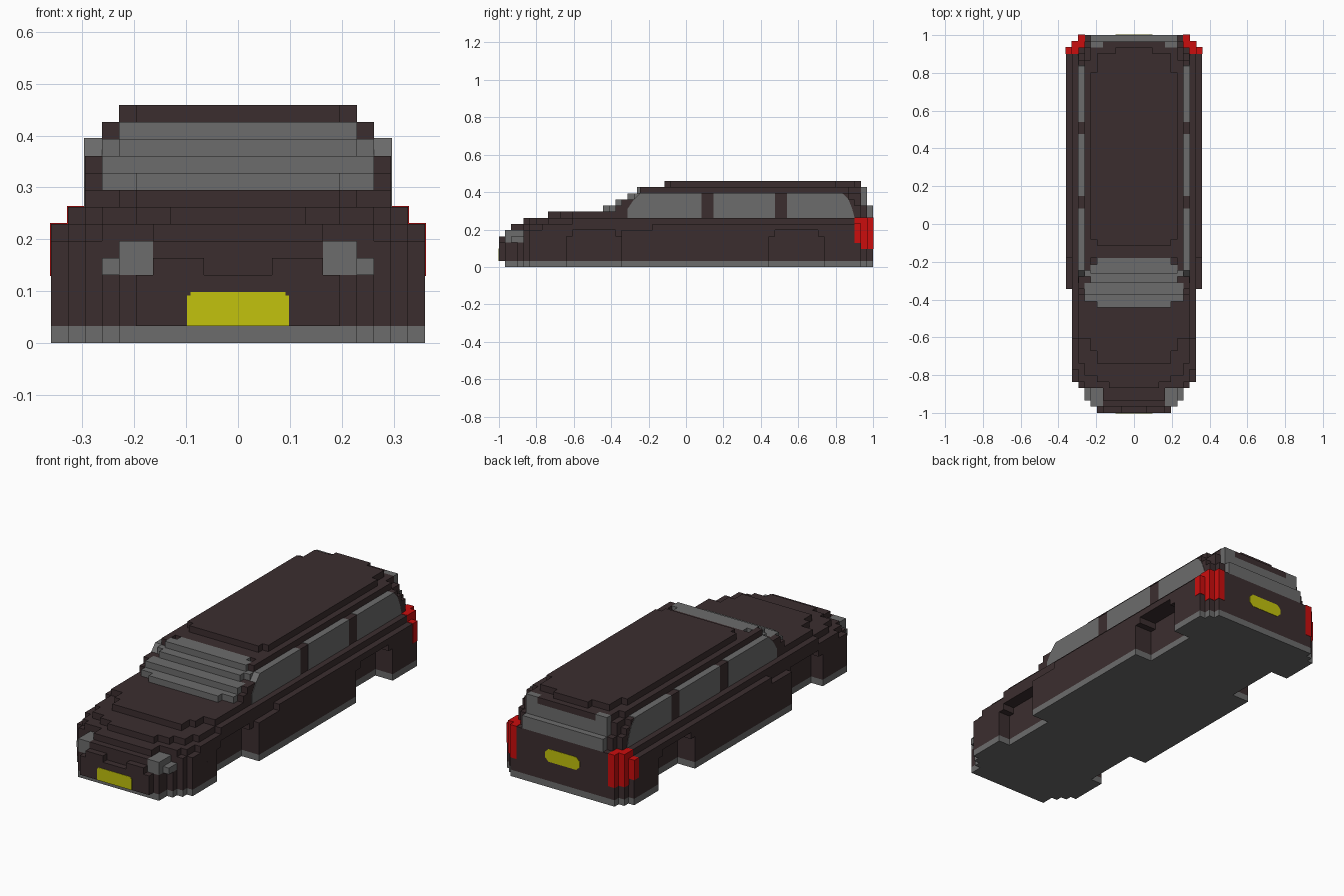
import bpy, bmesh

if "Cube" in bpy.data.objects:
    bpy.data.objects.remove(bpy.data.objects["Cube"])

U = 2 / 61          # one block
EPS = 0.002         # how far painted plates stand proud


def material(name, rgb):
    m = bpy.data.materials.new(name)
    m.use_nodes = True
    m.diffuse_color = (*rgb, 1)
    b = m.node_tree.nodes["Principled BSDF"]
    b.inputs["Base Color"].default_value = (*rgb, 1)
    b.inputs["Roughness"].default_value = 0.8
    return m


BROWN = material("dark brown paint", (0.044, 0.027, 0.028))
GREY = material("grey glass", (0.15, 0.15, 0.15))
RED = material("red lamp", (0.6, 0.004, 0.004))
YELLOW = material("yellow plate", (0.54, 0.54, 0.004))


def prism(bm, pts, offset):
    """Extrude a flat polygon along an offset."""
    face = bm.faces.new([bm.verts.new(p) for p in pts])
    top = bmesh.ops.extrude_face_region(bm, geom=[face])["geom"]
    bmesh.ops.translate(bm, vec=offset,
                        verts=[v for v in top if isinstance(v, bmesh.types.BMVert)])


def finish(bm, name, mat):
    bmesh.ops.recalc_face_normals(bm, faces=bm.faces)
    me = bpy.data.meshes.new(name)
    bm.to_mesh(me)
    bm.free()
    me.materials.append(mat)
    ob = bpy.data.objects.new(name, me)
    bpy.context.collection.objects.link(ob)
    return ob


def slabs(name, mat, layers):
    """Stack of slabs: (z0, z1, end, [(start, half width), ...]) in blocks from the nose."""
    bm = bmesh.new()
    for z0, z1, end, steps in layers:
        side = []
        for i, (j, h) in enumerate(steps):
            nxt = steps[i + 1][0] if i + 1 < len(steps) else end
            side += [(h, j), (h, nxt)]
        outline = side + [(-h, j) for h, j in reversed(side)]
        prism(bm, [(x * U, j * U - 1, z0 * U) for x, j in outline], (0, 0, (z1 - z0) * U))
    return finish(bm, name, mat)


def boxes(name, mat, items, grow=0.0):
    """Mirrored pairs of boxes: (x0, x1, j0, j1, z0, z1) in blocks."""
    bm = bmesh.new()
    for x0, x1, j0, j1, z0, z1 in items:
        for s in (1, -1):
            a, b = s * (x0 * U - grow), s * (x1 * U + grow)
            y0, y1 = j0 * U - 1 - grow, j1 * U - 1 + grow
            prism(bm, [(a, y0, z0 * U - grow), (b, y0, z0 * U - grow),
                       (b, y1, z0 * U - grow), (a, y1, z0 * U - grow)],
                  (0, 0, (z1 - z0) * U + 2 * grow))
    return finish(bm, name, mat)


# Shared plan steps: wheel arches are the narrow stretches
REAR = [(59, 10), (60, 9)]
ARCHES = [(5, 10), (11, 8), (20, 11), (44, 8), (53, 11)] + REAR

# Grey floor and bumper strip
slabs("floor_plate", GREY, [(0, 1, 61, [(1, 7), (3, 8), (4, 9)] + ARCHES)])

# Lower body and bonnet
slabs("lower_body", BROWN, [
    (1, 4, 61, [(0, 6), (1, 7), (3, 8), (4, 9)] + ARCHES),
    (4, 5, 61, [(1, 5), (4, 9)] + ARCHES),
    (5, 6, 61, [(1, 5), (4, 9), (5, 10), (12, 8), (19, 10), (20, 11),
                (45, 8), (52, 11)] + REAR),
    (6, 7, 61, [(2, 5), (4, 8), (5, 9), (7, 10), (25, 11)] + REAR),
    (7, 8, 61, [(4, 4), (5, 6), (6, 8), (8, 9), (12, 10), (60, 9)]),
    (8, 9, 60, [(8, 6), (10, 7), (12, 9), (59, 8)]),
])
boxes("grille_corner", BROWN, [(2, 5, 0, 1, 4, 5)])

# Cabin and roof
slabs("cabin", BROWN, [
    (9, 10, 60, [(20, 9), (59, 8)]),
    (10, 11, 59, [(21, 9), (58, 8)]),
    (11, 12, 59, [(23, 9), (57, 8)]),
    (12, 13, 60, [(25, 8), (57, 7), (59, 5)]),
    (13, 14, 59, [(27, 6), (28, 7), (55, 6), (58, 3)]),
])

# Stepped windscreen and rear window
slabs("windscreen", GREY, [
    (9, 10, 20, [(17, 6), (18, 8)]),
    (10, 11, 21, [(19, 8)]),
    (11, 12, 23, [(21, 7), (22, 8)]),
    (12, 13, 25, [(22.5, 7), (24, 6)]),
])
boxes("windscreen_pillar", BROWN, [(8, 9, 19, 20, 9, 10), (8, 9, 20, 21, 10, 11),
                                   (7, 8, 23, 25, 12, 13)])
slabs("rear_window", GREY, [
    (8, 10, 61, [(60, 7)]),
    (10, 12, 60, [(59, 7)]),
])
boxes("rear_window_corner", GREY, [(5, 7, 59, 60, 12, 13)])

# Side windows, showing on the flank and along the top ledge
PANES = [
    [(21, 8), (33, 8), (33, 12), (23, 12), (22, 11), (21, 9.5)],
    [(35, 8), (45, 8), (45, 12), (35, 12)],
    [(47, 8), (58, 8), (57.6, 9.5), (57, 11), (56, 12), (47, 12)],
]
bm = bmesh.new()
for pane in PANES:
    for s in (1, -1):
        prism(bm, [(s * 8 * U, j * U - 1, z * U + (EPS if z == 12 else 0)) for j, z in pane],
              (s * (U + EPS), 0, 0))
finish(bm, "side_windows", GREY)

# Headlamps
boxes("headlamps", GREY, [(5, 7, 1, 4, 4, 6), (7, 8, 2, 4, 4, 5)])

# Tail lamps wrap the rear corners
boxes("tail_lamps", RED, [(9, 11, 58, 59, 4, 7), (8, 10, 58, 60, 3, 8),
                          (8, 9, 60, 61, 3, 8)], EPS)

# Number plates: thin panels with clipped corners


def plate(name, y, z0, z1, c, low):
    bm = bmesh.new()
    pts = [(3, z0 + low), (3, z1 - c), (3 - c, z1 - c), (3 - c, z1)]
    if low:
        pts = [(3 - c, z0), (3, z0 + c), (3, z1 - c), (3 - c, z1)]
    ring = pts + [(-x, z) for x, z in reversed(pts)]
    prism(bm, [(x * U, y - EPS, z * U) for x, z in ring], (0, 2 * EPS, 0))
    finish(bm, name, YELLOW)


plate("front_plate", -1, 1, 3, 0.2, 0)
plate("rear_plate", 1, 4, 6, 0.6, 0.6)
